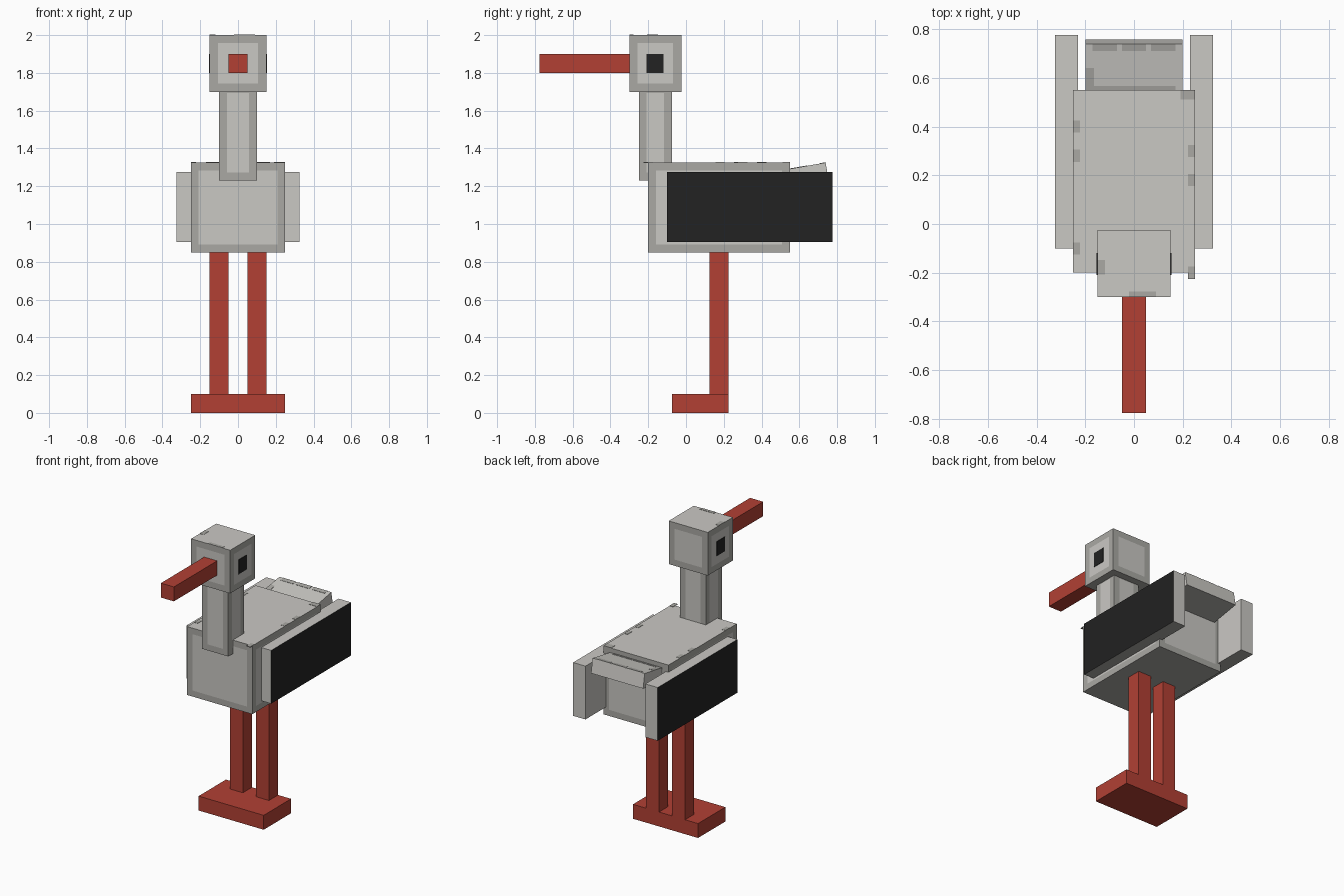
import bpy
import bmesh
from math import radians
from mathutils import Matrix, Vector

default = bpy.data.objects.get("Cube")
if default:
    bpy.data.objects.remove(default, do_unlink=True)


def material(name, rgb):
    mat = bpy.data.materials.new(name)
    mat.use_nodes = True
    colour = (*rgb, 1)
    mat.diffuse_color = colour
    mat.node_tree.nodes["Principled BSDF"].inputs["Base Color"].default_value = colour
    return mat


LIGHT = material("light grey plumage", (0.59, 0.58, 0.55))
DARK = material("dark grey plumage", (0.40, 0.395, 0.37))
RED = material("red skin", (0.445, 0.051, 0.034))
BLACK = material("black", (0.016, 0.016, 0.016))


def box(name, x, y, z, mats, rule=None, border=0, tilt=0):
    """Box between the given ranges; rule(normal) picks a material slot,
    border insets a light panel into each upright face."""
    spans = (x, y, z)
    size = [b - a for a, b in spans]
    centre = Vector([(a + b) / 2 for a, b in spans])
    bm = bmesh.new()
    bmesh.ops.create_cube(bm, size=1, matrix=Matrix.Diagonal((*size, 1)))
    bm.normal_update()
    if rule:
        for face in bm.faces:
            face.material_index = rule(face.normal)
    if border:
        upright = [f for f in bm.faces if abs(f.normal.z) < 0.5]
        bmesh.ops.inset_individual(bm, faces=upright, thickness=border, use_even_offset=True)
        for face in upright:
            face.material_index = 0
    mesh = bpy.data.meshes.new(name)
    bm.to_mesh(mesh)
    bm.free()
    for mat in mats:
        mesh.materials.append(mat)
    obj = bpy.data.objects.new(name, mesh)
    obj.location = centre
    obj.rotation_euler.x = tilt
    bpy.context.collection.objects.link(obj)
    return obj


def top_light(n):
    return 0 if n.z > 0.5 else 1


def underside_dark(n):
    return 1 if n.z < -0.5 else 0


def patch(parent, name, x, y):
    """Thin dark plumage patch on the top face of a part, in its own frame."""
    top = max(v.co.z for v in parent.data.vertices)
    obj = box(name, x, y, (top - 0.002, top + 0.002), [DARK])
    obj.parent = parent


GREYS = [LIGHT, DARK]

# Body, neck and head with light panels inside darker borders
body = box("body", (-0.25, 0.25), (-0.2, 0.55), (0.85, 1.325), GREYS, top_light, 0.042)
box("neck", (-0.1, 0.1), (-0.25, -0.075), (1.23, 1.735), GREYS, top_light, 0.042)
head = box("head", (-0.15, 0.15), (-0.3, -0.025), (1.7, 2.0), GREYS, top_light, 0.043)

# Tilted tail slab
tail = box("tail", (-0.2, 0.2), (0.45, 0.75), (1.2, 1.3), GREYS, underside_dark, 0, radians(10))

# Beak
box("beak", (-0.05, 0.05), (-0.775, -0.3), (1.8, 1.9), [RED])

# Paired wings, eyes and legs
for side, sign in (("left", 1), ("right", -1)):
    def span(inner, outer):
        return tuple(sorted((sign * inner, sign * outer)))

    def wing_rule(n):
        if n.x * sign > 0.5:
            return 2
        return underside_dark(n)

    box(side + "_wing", span(0.23, 0.325), (-0.1, 0.775), (0.905, 1.275), GREYS + [BLACK], wing_rule)
    box(side + "_eye", span(0.149, 0.153), (-0.21, -0.12), (1.8, 1.9), [BLACK])
    box(side + "_leg", span(0.05, 0.15), (0.125, 0.225), (0.1, 0.85), [RED])

# Shared foot slab
box("foot", (-0.25, 0.25), (-0.075, 0.225), (0, 0.1), [RED])

# Dark patches along the rims of the upper faces
for i, y in enumerate((0.2, 0.08, -0.3)):
    patch(body, f"body_patch_left_{i}", (0.222, 0.25), (y - 0.1, y - 0.05))
    patch(body, f"body_patch_right_{i}", (-0.25, -0.222), (y, y + 0.05))
patch(body, "body_patch_corner", (0.19, 0.25), (0.335, 0.375))
patch(head, "head_patch_side", (-0.15, -0.12), (-0.045, 0.015))
patch(head, "head_patch_front", (-0.02, 0.09), (-0.137, -0.115))
patch(tail, "tail_patch_side", (-0.2, -0.165), (-0.05, 0.05))
patch(tail, "tail_patch_front", (-0.2, 0.17), (-0.05, -0.025))
for i, x in enumerate((-0.17, -0.05, 0.07)):
    patch(tail, f"tail_patch_back_{i}", (x, x + 0.1), (0.12, 0.15))
